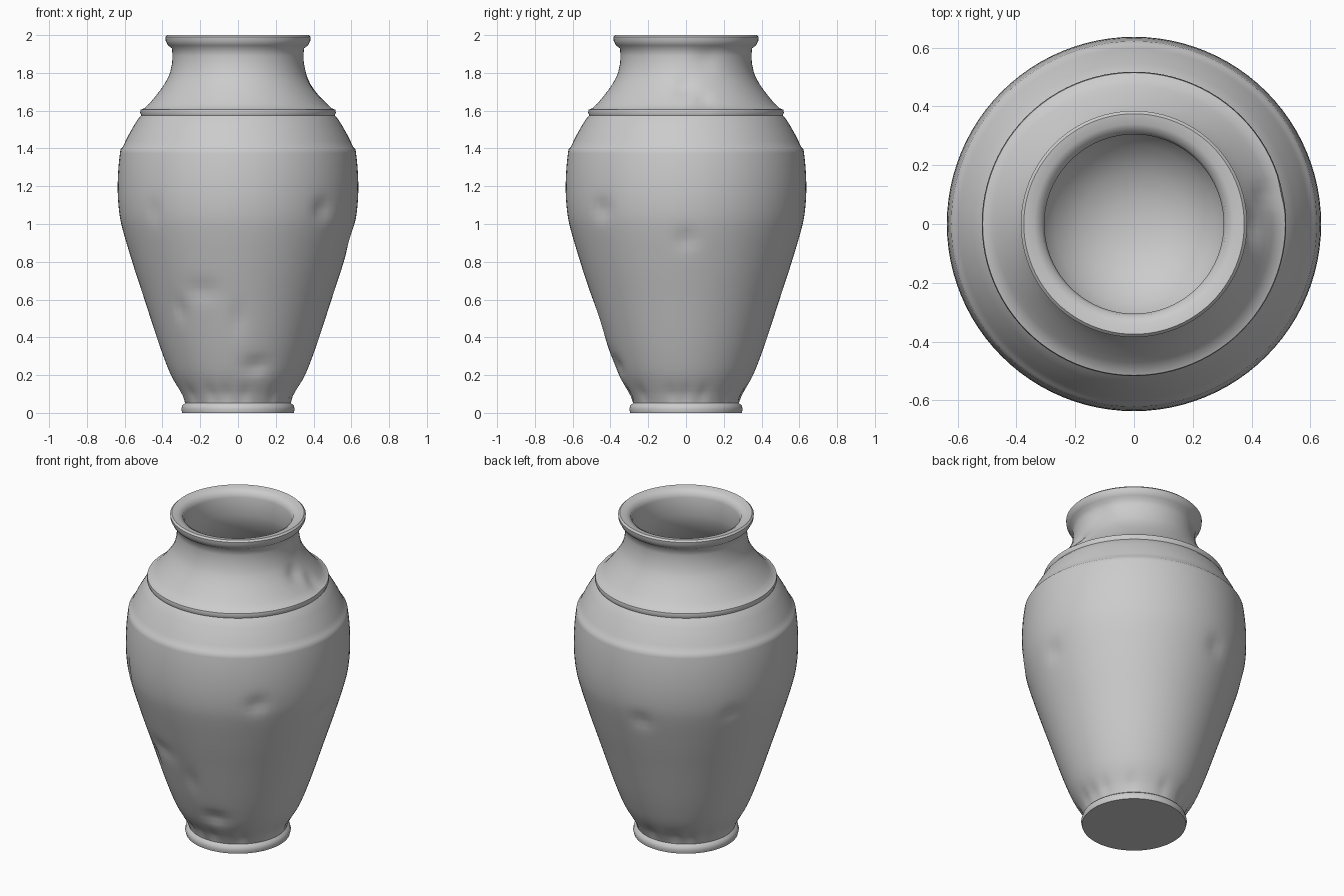
import bpy, bmesh, math
from mathutils import Vector

cube = bpy.data.objects.get("Cube")
if cube:
    bpy.data.objects.remove(cube, do_unlink=True)

SEGMENTS = 96

# Plain grey clay
clay = bpy.data.materials.new("grey clay")
clay.use_nodes = True
grey = (0.6, 0.6, 0.6, 1)
clay.diffuse_color = grey
clay.node_tree.nodes["Principled BSDF"].inputs["Base Color"].default_value = grey

# Profile (radius, height): foot, belly, shoulder steps, neck, rim, then inside
outer = [(0.295, 0), (0.3, 0.02), (0.295, 0.04), (0.28, 0.052), (0.295, 0.09),
         (0.355, 0.2), (0.395, 0.3), (0.43, 0.4), (0.495, 0.6), (0.56, 0.8),
         (0.618, 1.0), (0.633, 1.1), (0.637, 1.2), (0.633, 1.3), (0.625, 1.375),
         (0.622, 1.395), (0.612, 1.405), (0.58, 1.47), (0.53, 1.555),
         (0.512, 1.575), (0.518, 1.59), (0.515, 1.605), (0.495, 1.613),
         (0.45, 1.66), (0.39, 1.74), (0.36, 1.8), (0.349, 1.85), (0.35, 1.93),
         (0.37, 1.945), (0.383, 1.97), (0.385, 1.99), (0.375, 2.0)]
inner = [(0.34, 1.995), (0.313, 1.98), (0.305, 1.95), (0.305, 1.84), (0.35, 1.72),
         (0.47, 1.56), (0.57, 1.36), (0.585, 1.2), (0.565, 1.0), (0.44, 0.6),
         (0.34, 0.33), (0.27, 0.2), (0.18, 0.13), (0.08, 0.1)]


def refine(points, step=0.035):
    """Split long profile spans so that dents have faces to shape."""
    out = []
    n = len(points)
    for i in range(n - 1):
        p0, p1 = Vector(points[max(i - 1, 0)]), Vector(points[i])
        p2, p3 = Vector(points[i + 1]), Vector(points[min(i + 2, n - 1)])
        length = (p2 - p1).length
        count = max(1, round(length / step))
        m1 = (p2 - p0).normalized() * length
        m2 = (p3 - p1).normalized() * length
        for k in range(count):
            t = k / count
            if count == 1:
                out.append(p1)
                continue
            out.append(p1 * (2*t**3 - 3*t*t + 1) + m1 * (t**3 - 2*t*t + t)
                       + p2 * (3*t*t - 2*t**3) + m2 * (t**3 - t*t))
    return out + [Vector(points[-1])]


# Dents and worn chips: angle in degrees, height, width, tall, depth
dents = [(-45, 1.08, 0.05, 0.05, 0.02), (-112, 0.65, 0.09, 0.05, 0.012),
         (-130, 0.55, 0.04, 0.06, 0.012), (-75, 0.25, 0.07, 0.04, 0.02),
         (-90, 0.5, 0.04, 0.08, 0.01), (-135, 1.07, 0.03, 0.06, 0.012),
         (0, 0.92, 0.05, 0.05, 0.015), (-2, 1.72, 0.05, 0.04, 0.02),
         (12, 1.65, 0.04, 0.04, 0.015), (18, 1.87, 0.06, 0.04, 0.012),
         (100, 0.95, 0.05, 0.05, 0.015), (150, 1.0, 0.05, 0.04, 0.012)]
# Worn flutes just above the foot
for i in range(14):
    dents.append((i * 26 + 9 * math.sin(i * 5), 0.1, 0.03, 0.045, 0.009))


def dent_depth(angle, radius, z):
    total = 0
    for deg, height, wide, tall, depth in dents:
        turn = (angle - math.radians(deg) + math.pi) % math.tau - math.pi
        total += depth * math.exp(-(turn * radius / wide)**2 - ((z - height) / tall)**2)
    return total if z > 0.06 else 0


# Turn the profile around the vertical axis
outside = refine(outer)
inside = refine(inner, 0.08)
bm = bmesh.new()
rings = []
for i, (r, z) in enumerate(outside + inside):
    ring = []
    for s in range(SEGMENTS):
        a = math.tau * s / SEGMENTS
        rr = r - (dent_depth(a, r, z) if i < len(outside) else 0)
        ring.append(bm.verts.new((rr * math.cos(a), rr * math.sin(a), z)))
    rings.append(ring)
for low, high in zip(rings, rings[1:]):
    for s in range(SEGMENTS):
        t = (s + 1) % SEGMENTS
        bm.faces.new((low[s], low[t], high[t], high[s]))

# Underside and inner floor
bm.faces.new(rings[0][::-1])
centre = bm.verts.new((0, 0, 0.095))
for s in range(SEGMENTS):
    bm.faces.new((rings[-1][s], rings[-1][(s + 1) % SEGMENTS], centre))
bmesh.ops.recalc_face_normals(bm, faces=bm.faces)

mesh = bpy.data.meshes.new("vase")
bm.to_mesh(mesh)
bm.free()
mesh.materials.append(clay)
vase = bpy.data.objects.new("vase", mesh)
bpy.context.collection.objects.link(vase)
bpy.context.view_layer.objects.active = vase
vase.select_set(True)
bpy.ops.object.shade_smooth_by_angle(angle=math.radians(50))
